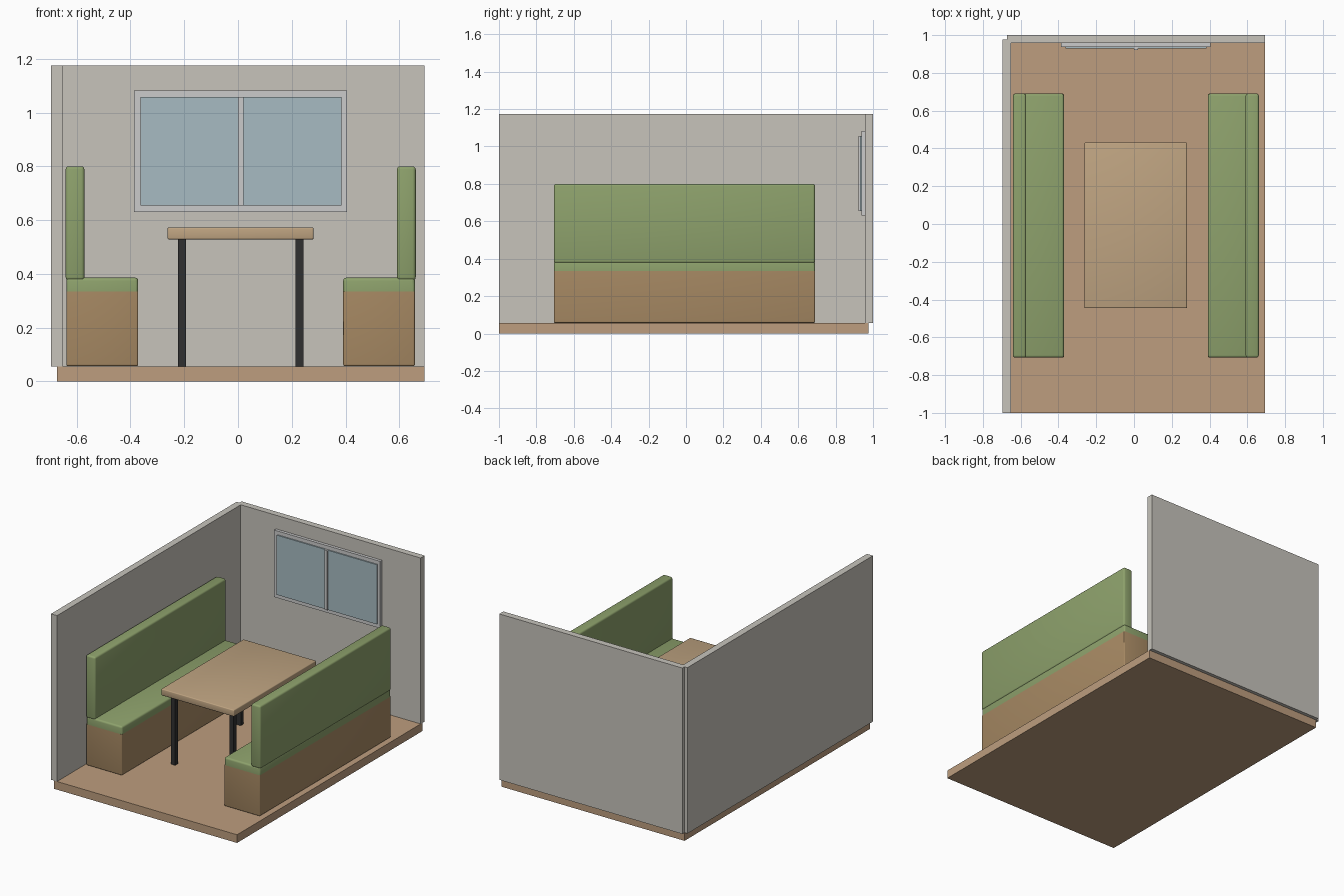
import bpy, bmesh

if "Cube" in bpy.data.objects:
    bpy.data.objects.remove(bpy.data.objects["Cube"])


def material(name, rgb):
    m = bpy.data.materials.new(name)
    m.diffuse_color = (*rgb, 1)
    m.use_nodes = True
    m.node_tree.nodes["Principled BSDF"].inputs["Base Color"].default_value = m.diffuse_color
    return m


GREEN = material("green_fabric", (0.27, 0.36, 0.15))
WOOD = material("bench_wood", (0.40, 0.26, 0.13))
FLOOR = material("floor_wood", (0.51, 0.34, 0.21))
TABLE = material("table_wood", (0.52, 0.37, 0.22))
WALL = material("wall_paint", (0.57, 0.55, 0.50))
FRAME = material("window_frame_paint", (0.60, 0.60, 0.60))
GLASS = material("window_glass", (0.39, 0.50, 0.54))
METAL = material("dark_metal", (0.03, 0.03, 0.03))


def box(name, x, y, z, mat, bevel=0, sharp_z=None):
    """Box from (min, max) ranges; edges lying at height sharp_z stay unbevelled."""
    bm = bmesh.new()
    bmesh.ops.create_cube(bm, size=1)
    for v in bm.verts:
        v.co = [r[0] if c < 0 else r[1] for c, r in zip(v.co, (x, y, z))]
    if bevel:
        edges = [e for e in bm.edges if sharp_z is None
                 or any(abs(v.co.z - sharp_z) > 1e-4 for v in e.verts)]
        bmesh.ops.bevel(bm, geom=edges, offset=bevel, segments=3,
                        profile=0.5, affect='EDGES')
    me = bpy.data.meshes.new(name)
    bm.to_mesh(me)
    bm.free()
    me.materials.append(mat)
    ob = bpy.data.objects.new(name, me)
    bpy.context.collection.objects.link(ob)
    if bevel:
        bpy.ops.object.select_all(action='DESELECT')
        ob.select_set(True)
        bpy.context.view_layer.objects.active = ob
        bpy.ops.object.shade_smooth_by_angle()
    return ob


# Room shell
box("floor", (-0.673, 0.693), (-1, 0.977), (0, 0.055), FLOOR)
box("left_wall", (-0.695, -0.65), (-1, 0.977), (0.055, 1.174), WALL)
box("back_wall", (-0.673, 0.693), (0.957, 1.0), (0.055, 1.174), WALL)

# Window: frame slab, two raised panes and a centre bar
box("window_frame", (-0.387, 0.405), (0.937, 0.96), (0.63, 1.082), FRAME)
for side, x in (("left", (-0.362, 0.0)), ("right", (0.021, 0.385))):
    box(f"{side}_window_pane", x, (0.929, 0.94), (0.655, 1.057), GLASS)
box("window_mullion", (0.0, 0.021), (0.921, 0.94), (0.655, 1.057), FRAME)

# Benches, mirrored about the table centre line
CX = 0.01
BENCH_Y = (-0.707, 0.69)
for side, s in (("left", -1), ("right", 1)):
    def span(a, b):
        return tuple(sorted((CX + s * a, CX + s * b)))
    box(f"{side}_bench_base", span(0.381, 0.648), BENCH_Y, (0.057, 0.334), WOOD, 0.007, 0.334)
    box(f"{side}_bench_seat", span(0.381, 0.648), BENCH_Y, (0.334, 0.386), GREEN, 0.012, 0.334)
    box(f"{side}_bench_back", span(0.581, 0.651), BENCH_Y, (0.376, 0.80), GREEN, 0.012)

# Table with four square legs
box("table_top", (-0.262, 0.281), (-0.446, 0.432), (0.528, 0.573), TABLE, 0.006)
for sx, x in (("left", -0.208), ("right", 0.228)):
    for sy, y in (("front", -0.38), ("back", 0.32)):
        box(f"{sy}_{sx}_table_leg", (x - 0.015, x + 0.015), (y - 0.015, y + 0.015),
            (0.055, 0.532), METAL)
